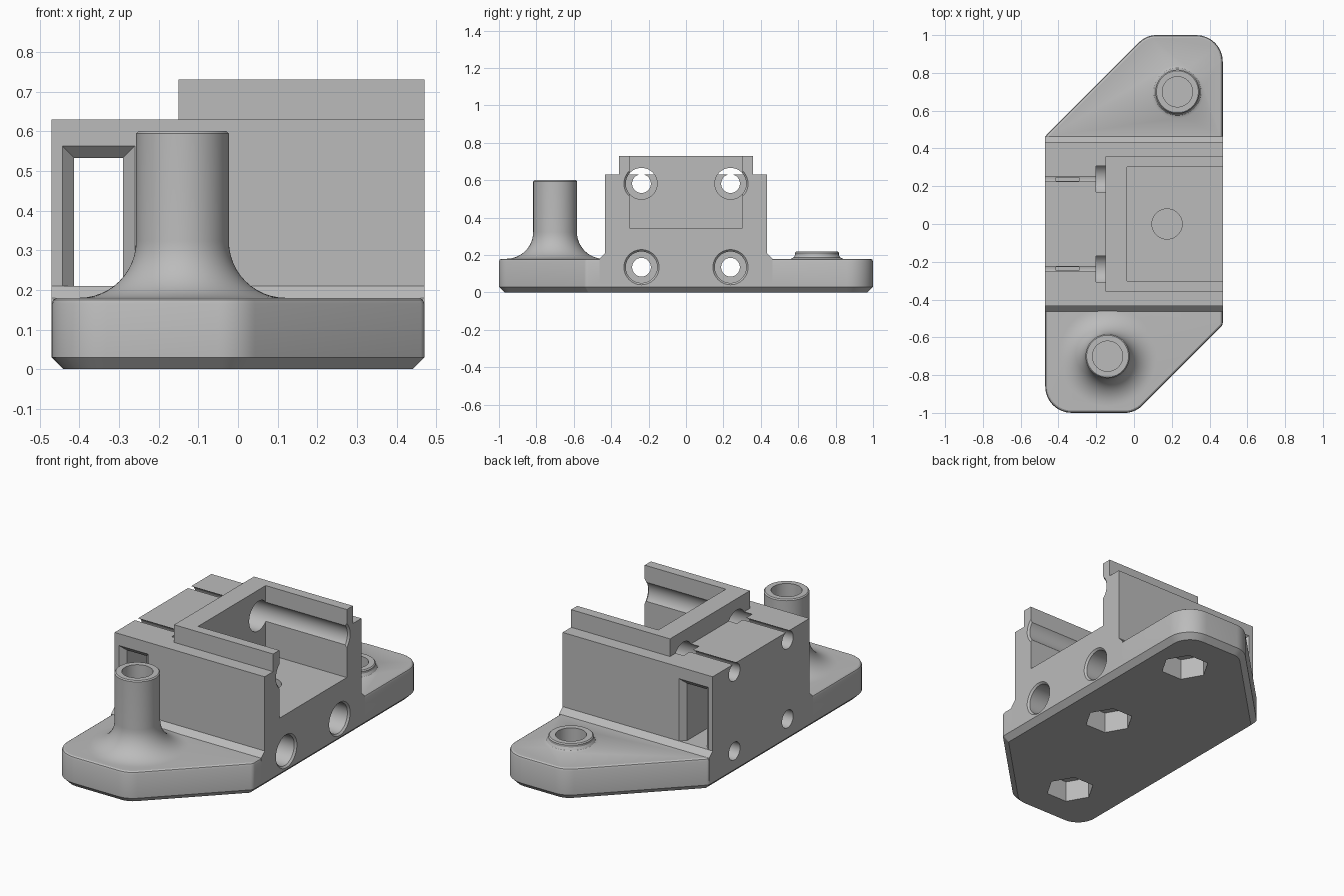
import bpy, bmesh, math
from mathutils import Vector, Matrix

if "Cube" in bpy.data.objects:
    bpy.data.objects.remove(bpy.data.objects["Cube"])

grey = bpy.data.materials.new("plain_grey")
grey.use_nodes = True
COLOUR = (0.5, 0.5, 0.5, 1)
grey.diffuse_color = COLOUR
grey.node_tree.nodes["Principled BSDF"].inputs["Base Color"].default_value = COLOUR


def loft(name, rings):
    """Solid skinned through rings of equal point count, capped at both ends."""
    bm = bmesh.new()
    loops = [[bm.verts.new(p) for p in ring] for ring in rings]
    for a, b in zip(loops, loops[1:]):
        for i in range(len(a)):
            j = (i + 1) % len(a)
            bm.faces.new((a[i], a[j], b[j], b[i]))
    bm.faces.new(loops[0][::-1])
    bm.faces.new(loops[-1])
    bmesh.ops.recalc_face_normals(bm, faces=bm.faces)
    mesh = bpy.data.meshes.new(name)
    bm.to_mesh(mesh)
    bm.free()
    mesh.materials.append(grey)
    ob = bpy.data.objects.new(name, mesh)
    bpy.context.collection.objects.link(ob)
    return ob


def lathe(name, profile, centre, sides=64, along_x=False):
    """Turn (radius, height) pairs about z, or about x."""
    turn = Matrix.Rotation(math.pi / 2, 4, 'Y') if along_x else Matrix()
    place = Matrix.Translation(centre) @ turn
    angles = [2 * math.pi * i / sides for i in range(sides)]
    return loft(name, [[place @ Vector((r * math.cos(a), r * math.sin(a), h))
                        for a in angles] for r, h in profile])


def box(name, x, y, z):
    return loft(name, [[(x[0], y[0], h), (x[1], y[0], h),
                        (x[1], y[1], h), (x[0], y[1], h)] for h in z])


def rounded(corners, inset, z, steps=8):
    """Rounded convex outline, moved inwards by inset."""
    ring = []
    for i, (x, y, r) in enumerate(corners):
        p = Vector((x, y))
        a = (p - Vector(corners[i - 1][:2])).normalized()
        b = (Vector(corners[(i + 1) % len(corners)][:2]) - p).normalized()
        turn = math.acos(a.dot(b))
        centre = p + (b - a).normalized() * r / math.cos(turn / 2)
        start = math.atan2(-a.x, a.y)
        for k in range(steps + 1):
            t = start + turn * k / steps
            ring.append((centre.x + (r - inset) * math.cos(t),
                         centre.y + (r - inset) * math.sin(t), z))
    return ring


def combine(target, others, operation):
    for other in others:
        mod = target.modifiers.new("combine", 'BOOLEAN')
        mod.operation, mod.solver, mod.object = operation, 'EXACT', other
        graph = bpy.context.evaluated_depsgraph_get()
        mesh = bpy.data.meshes.new_from_object(target.evaluated_get(graph))
        target.modifiers.clear()
        target.data = mesh
        bpy.data.objects.remove(other)


# Base plate with chamfered underside and slightly eased top edge
W = 0.47
outline = [(-W, -1, 0.14), (0.005, -1, 0.13), (W, -0.535, 0.032),
           (W, 1, 0.14), (0.065, 1, 0.13), (-W, 0.465, 0.032)]
mount = loft("mount_body", [rounded(outline, d, z) for d, z in
                            ((0.03, 0), (0, 0.03), (0, 0.165), (0.004, 0.175), (0.012, 0.18))])

# Housing block, flared where it meets the plate
half = [(0.463, 0.05), (0.463, 0.18), (0.433, 0.21), (0.433, 0.63)]
section = half + [(-y, z) for y, z in reversed(half)]
housing = loft("housing", [[(x, y, z) for y, z in section] for x in (-W, W)])

# Raised rim on the housing
rim = box("rim", (-0.15, W), (-0.357, 0.357), (0.5, 0.73))

# Tall post with a wide fillet, and short boss
R, F = 0.117, 0.143
fillet = [(R + F - F * math.sin(t), 0.18 + F - F * math.cos(t))
          for t in (math.pi / 2 * k / 12 for k in range(13))]
FRONT, BACK, MIDDLE = (-0.14, -0.7, 0), (0.23, 0.7, 0), (0.175, 0, 0)
post = lathe("tall_post", [(R + F, 0.1)] + fillet + [(R, 0.594), (R - 0.006, 0.6)], FRONT)
boss = lathe("short_boss", [(0.14, 0.1), (0.14, 0.18), (0.125, 0.187), (R, 0.2),
                            (R, 0.212), (R - 0.006, 0.218)], BACK)
combine(mount, [housing, rim, post, boss], 'UNION')

# Open pocket in the housing
cutters = [box("pocket", (-0.038, 0.6), (-0.302, 0.302), (0.345, 0.9))]

# Side slot through the housing with chamfered mouths
slot = []
for y, c in ((-0.5, 0.067), (-0.403, -0.03), (0.403, -0.03), (0.5, 0.067)):
    x0, x1, top = -0.443 - c, -0.26 + c, 0.563 + c
    if c > 0:
        x0, x1, top = -0.443 - c, -0.26 + c, 0.563 + c
    else:
        x0, x1, top = -0.413, -0.29, 0.533
    slot.append([(x0, y, 0.21), (x1, y, 0.21), (x1, y, top), (x0, y, top)])
cutters.append(loft("slot", slot))

# Four stepped lengthwise bores
for y in (-0.238, 0.238):
    for z in (0.135, 0.582):
        cutters.append(lathe("bore", [(0.05, -0.6), (0.05, -0.2), (0.084, -0.2),
                                      (0.084, W - 0.01), (0.104, W + 0.01)],
                             (0, y, z), 48, True))

# Vertical screw holes with hexagonal nut recesses below
for spot in (FRONT, BACK, MIDDLE):
    cutters.append(lathe("screw_hole", [(0.08, 0.13), (0.08, 0.8)], spot, 48))
    cutters.append(lathe("nut_recess", [(0.13, -0.1), (0.13, 0.12)], spot, 6))
combine(mount, cutters, 'DIFFERENCE')

bpy.ops.object.select_all(action='DESELECT')
mount.select_set(True)
bpy.context.view_layer.objects.active = mount
bpy.ops.object.shade_smooth_by_angle(angle=math.radians(30))
